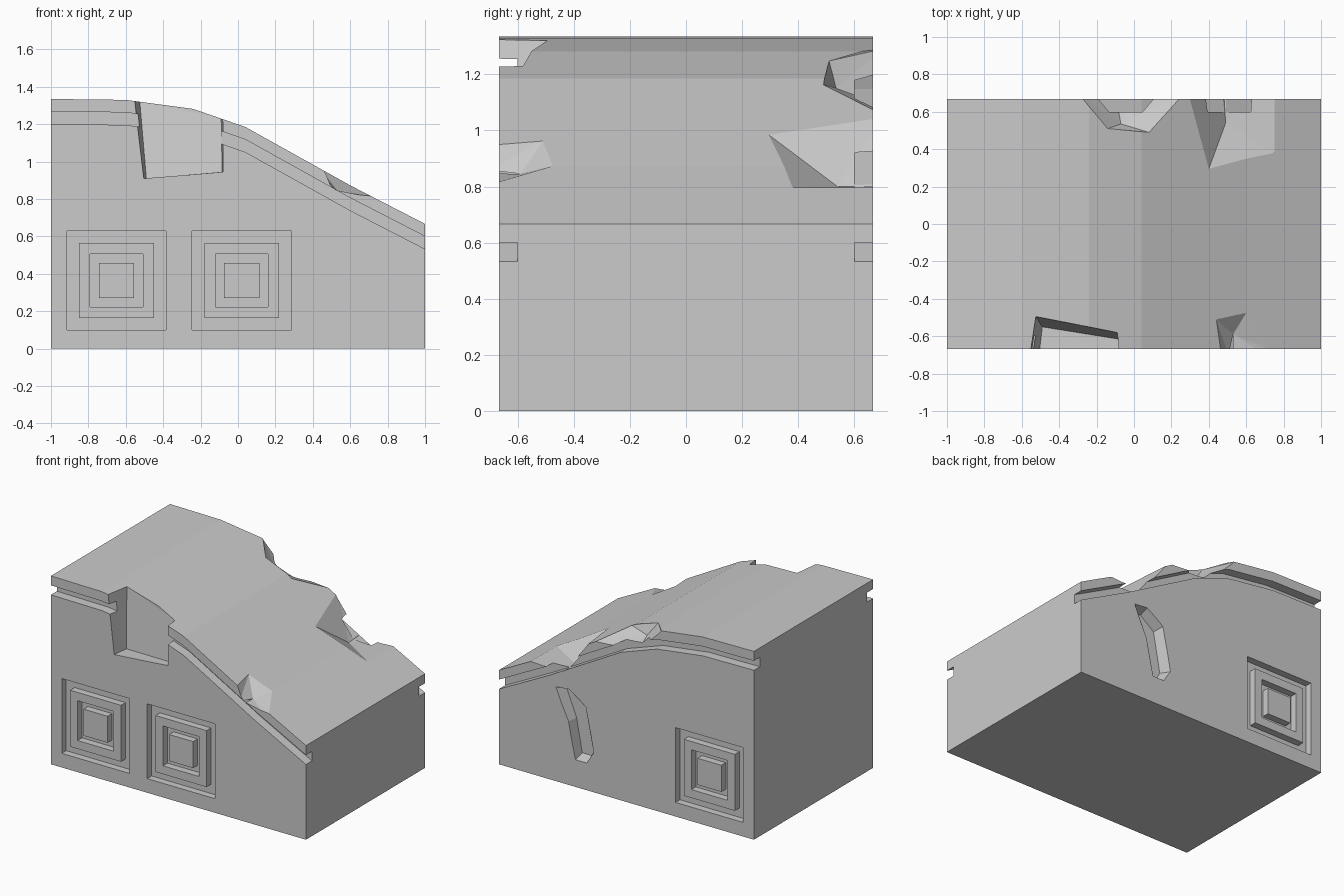
import bpy, bmesh

if "Cube" in bpy.data.objects:
    bpy.data.objects.remove(bpy.data.objects["Cube"])

HALF = 0.667
# Roof line, high end to low end
ROOF = [(-1, 1.335), (-0.6, 1.33), (-0.24, 1.282), (0.04, 1.185), (0.6, 0.873), (1, 0.667)]


def finish(bm, name):
    bmesh.ops.recalc_face_normals(bm, faces=bm.faces)
    me = bpy.data.meshes.new(name)
    bm.to_mesh(me)
    bm.free()
    ob = bpy.data.objects.new(name, me)
    bpy.context.collection.objects.link(ob)
    return ob


def prism(name, outline, y0, y1):
    """Extrude an xz outline from y0 to y1."""
    bm = bmesh.new()
    face = bm.faces.new([bm.verts.new((x, y0, z)) for x, z in outline])
    ext = bmesh.ops.extrude_face_region(bm, geom=[face])
    for v in ext["geom"]:
        if isinstance(v, bmesh.types.BMVert):
            v.co.y = y1
    return finish(bm, name)


def frame(name, cx, cz, outer, inner, y0, y1):
    """Square ring used to cut a window groove."""
    bm = bmesh.new()
    signs = [(-1, -1), (1, -1), (1, 1), (-1, 1)]
    loops = [[bm.verts.new((cx + r * a, y, cz + r * b)) for a, b in signs]
             for r, y in ((outer, y0), (outer, y1), (inner, y1), (inner, y0))]
    for k in range(4):
        p, q = loops[k], loops[(k + 1) % 4]
        for i in range(4):
            j = (i + 1) % 4
            bm.faces.new((p[i], p[j], q[j], q[i]))
    return finish(bm, name)


def chip(name, rim, bottom):
    """Convex chunk: rim points on the roof (also raised clear of it) and bottom points."""
    bm = bmesh.new()
    for p in rim:
        bm.verts.new(p)
        bm.verts.new((p[0], p[1], 1.6))
    for p in bottom:
        bm.verts.new(p)
    hull = bmesh.ops.convex_hull(bm, input=bm.verts)
    junk = {e for e in hull["geom_interior"] + hull["geom_unused"]
            if isinstance(e, bmesh.types.BMVert)}
    bmesh.ops.delete(bm, geom=list(junk), context="VERTS")
    bmesh.ops.dissolve_limit(bm, angle_limit=0.01, verts=bm.verts, edges=bm.edges)
    return finish(bm, name)


def roof_z(x):
    for (xa, za), (xb, zb) in zip(ROOF, ROOF[1:]):
        if x <= xb:
            return za + (zb - za) * (x - xa) / (xb - xa)
    return ROOF[-1][1]


def rim(points):
    return [(x, y, roof_z(x)) for x, y in points]


# Solid block
body = prism("ruined_block", [(-1, 0), (1, 0)] + ROOF[::-1], -HALF, HALF)
cutters = []

# Groove under the roof slab on both long sides
line = [(-1.1, 1.336)] + ROOF[1:-1] + [(1.1, 0.6155)]
strip = [(x, z - 0.067) for x, z in line] + [(x, z - 0.134) for x, z in line[::-1]]
for s in (-1, 1):
    cutters.append(prism("roof_groove_cutter", strip, s * 0.6, s * 0.8))

# Square window carvings: two at the front, one at the back
for cx, s in ((-0.65, -1), (0.02, -1), (-0.65, 1)):
    for outer, inner in ((0.265, 0.2), (0.141, 0.094)):
        cutters.append(frame("window_cutter", cx, 0.365, outer, inner, s * 0.617, s * 0.75))

# Curved gouge in the back wall
gouge = [(0.57, 0.68), (0.455, 0.69), (0.31, 0.595), (0.24, 0.27),
         (0.30, 0.18), (0.40, 0.18), (0.46, 0.45)]
g = prism("gouge_cutter", gouge, 0.59, 0.72)
for v in g.data.vertices:
    if v.co.y < 0.65:
        v.co.x += (0.40 - v.co.x) * 0.25
        v.co.z += (0.45 - v.co.z) * 0.12
cutters.append(g)

# Broken pieces of the roof edge
cutters.append(chip("front_notch_cutter",
                    [(-0.56, -0.72, 1.33), (-0.525, -0.495, 1.32),
                     (-0.09, -0.58, 1.235), (-0.1, -0.72, 1.235)],
                    [(-0.51, -0.72, 0.91), (-0.49, -0.55, 0.91),
                     (-0.085, -0.615, 0.945), (-0.075, -0.72, 0.945)]))
cutters.append(chip("front_chip_cutter",
                    rim([(0.44, -0.51), (0.6, -0.475), (0.71, -0.667), (0.73, -0.72), (0.47, -0.72)]),
                    [(0.53, -0.59, 0.845), (0.51, -0.72, 0.85)]))
cutters.append(chip("back_chip_cutter",
                    rim([(-0.3, 0.7), (-0.14, 0.51), (0.08, 0.49), (0.27, 0.7)]),
                    [(-0.07, 0.535, 1.15), (-0.1, 0.7, 1.09), (0.02, 0.7, 1.075)]))
cutters.append(chip("back_break_cutter",
                    rim([(0.29, 0.7), (0.4, 0.295), (0.75, 0.38), (0.75, 0.7)]),
                    [(0.49, 0.54, 0.8), (0.48, 0.7, 0.8), (0.64, 0.7, 0.79)]))

# Carve everything out of the block
bpy.context.view_layer.objects.active = body
for c in cutters:
    c.hide_render = True
    m = body.modifiers.new("carve", "BOOLEAN")
    m.operation = "DIFFERENCE"
    m.solver = "EXACT"
    m.object = c
    bpy.ops.object.modifier_apply(modifier=m.name)
for c in cutters:
    bpy.data.objects.remove(c)
